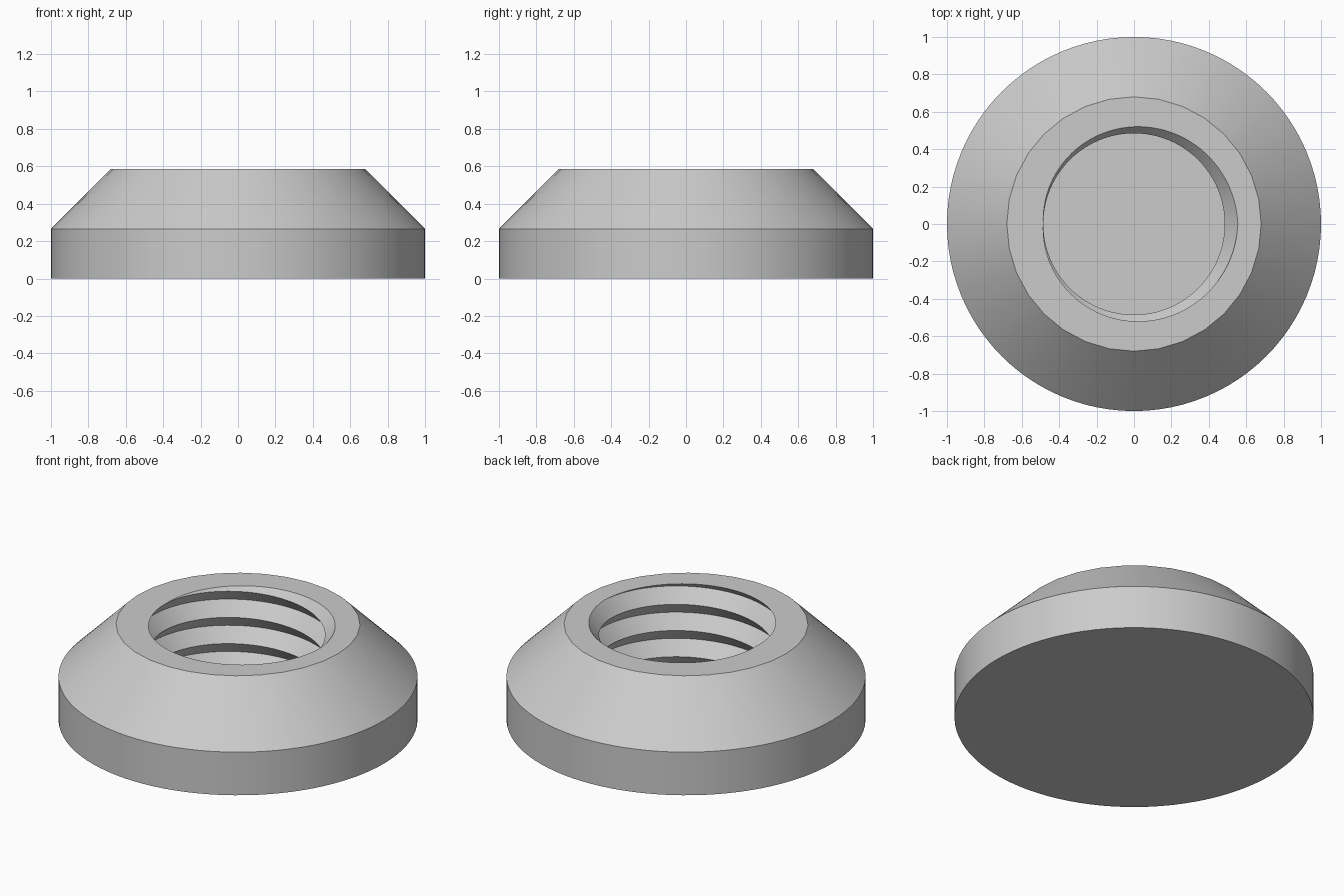
import bpy, bmesh, math

if "Cube" in bpy.data.objects:
    bpy.data.objects.remove(bpy.data.objects["Cube"])

TOP, SHOULDER, FLOOR = 0.585, 0.265, 0.10
R_OUT, R_TOP = 1.0, 0.68
R_CREST, R_ROOT, PITCH = 0.485, 0.555, 0.161
SEG_OUT, SEG_TOP, SEG_THREAD, TURNS = 96, 32, 96, 8

bm = bmesh.new()


def point(r, angle, z):
    return bm.verts.new((r * math.cos(angle), r * math.sin(angle), z))


def ring(r, z, n):
    return [point(r, 2 * math.pi * i / n, z) for i in range(n)]


def rim_edges(z):
    return [e for e in bm.edges if e.is_boundary
            and all(abs(v.co.z - z) < 1e-4 for v in e.verts)]


# Right-hand V thread, swept as a helix and trimmed at the rim and floor
n = SEG_THREAD
start = TOP - 5.5 * PITCH
crest, root = [], []
for i in range(TURNS * n + 1):
    a, z = 2 * math.pi * i / n, start + PITCH * i / n
    crest.append(point(R_CREST, a, z))
    root.append(point(R_ROOT, a, z + PITCH / 2))
for i in range((TURNS - 1) * n):
    bm.faces.new((crest[i], crest[i + 1], root[i + 1], root[i]))
    bm.faces.new((root[i], root[i + 1], crest[i + 1 + n], crest[i + n]))
for z, normal in ((TOP, (0, 0, 1)), (FLOOR, (0, 0, -1))):
    bmesh.ops.bisect_plane(bm, geom=bm.verts[:] + bm.edges[:] + bm.faces[:], dist=1e-5,
                           plane_co=(0, 0, z), plane_no=normal, clear_outer=True)
bmesh.ops.delete(bm, geom=[v for v in bm.verts if not v.link_faces], context='VERTS')

# Flat floor of the blind hole
bmesh.ops.edgeloop_fill(bm, edges=rim_edges(FLOOR))
hole_rim = rim_edges(TOP)

# Base disc and straight outer wall
base = ring(R_OUT, 0, SEG_OUT)
shoulder = ring(R_OUT, SHOULDER, SEG_OUT)
upper = ring(R_TOP, TOP, SEG_TOP)
bm.faces.new(base[::-1])
for i in range(SEG_OUT):
    j = (i + 1) % SEG_OUT
    bm.faces.new((base[i], base[j], shoulder[j], shoulder[i]))

# Sloped shoulder, from the fine outer ring to the coarser upper ring
step = SEG_OUT // SEG_TOP
for k in range(SEG_TOP):
    nxt = upper[(k + 1) % SEG_TOP]
    for s in range(step):
        a, b = shoulder[k * step + s], shoulder[(k * step + s + 1) % SEG_OUT]
        bm.faces.new((a, b, upper[k] if s <= step // 2 else nxt))
    bm.faces.new((shoulder[k * step + step // 2 + 1], nxt, upper[k]))

# Flat top face around the hole
top_ring = [bm.edges.get((upper[k], upper[(k + 1) % SEG_TOP])) for k in range(SEG_TOP)]
bmesh.ops.triangle_fill(bm, edges=hole_rim + top_ring, use_beauty=True, normal=(0, 0, 1))
bmesh.ops.recalc_face_normals(bm, faces=bm.faces[:])

mesh = bpy.data.meshes.new("threaded_cap")
bm.to_mesh(mesh)
bm.free()
cap = bpy.data.objects.new("threaded_cap", mesh)
bpy.context.collection.objects.link(cap)

grey = bpy.data.materials.new("light_grey")
grey.diffuse_color = (0.6, 0.6, 0.6, 1)
grey.use_nodes = True
grey.node_tree.nodes["Principled BSDF"].inputs["Base Color"].default_value = grey.diffuse_color
mesh.materials.append(grey)

bpy.context.view_layer.objects.active = cap
cap.select_set(True)
bpy.ops.object.shade_smooth_by_angle(angle=math.radians(30))
